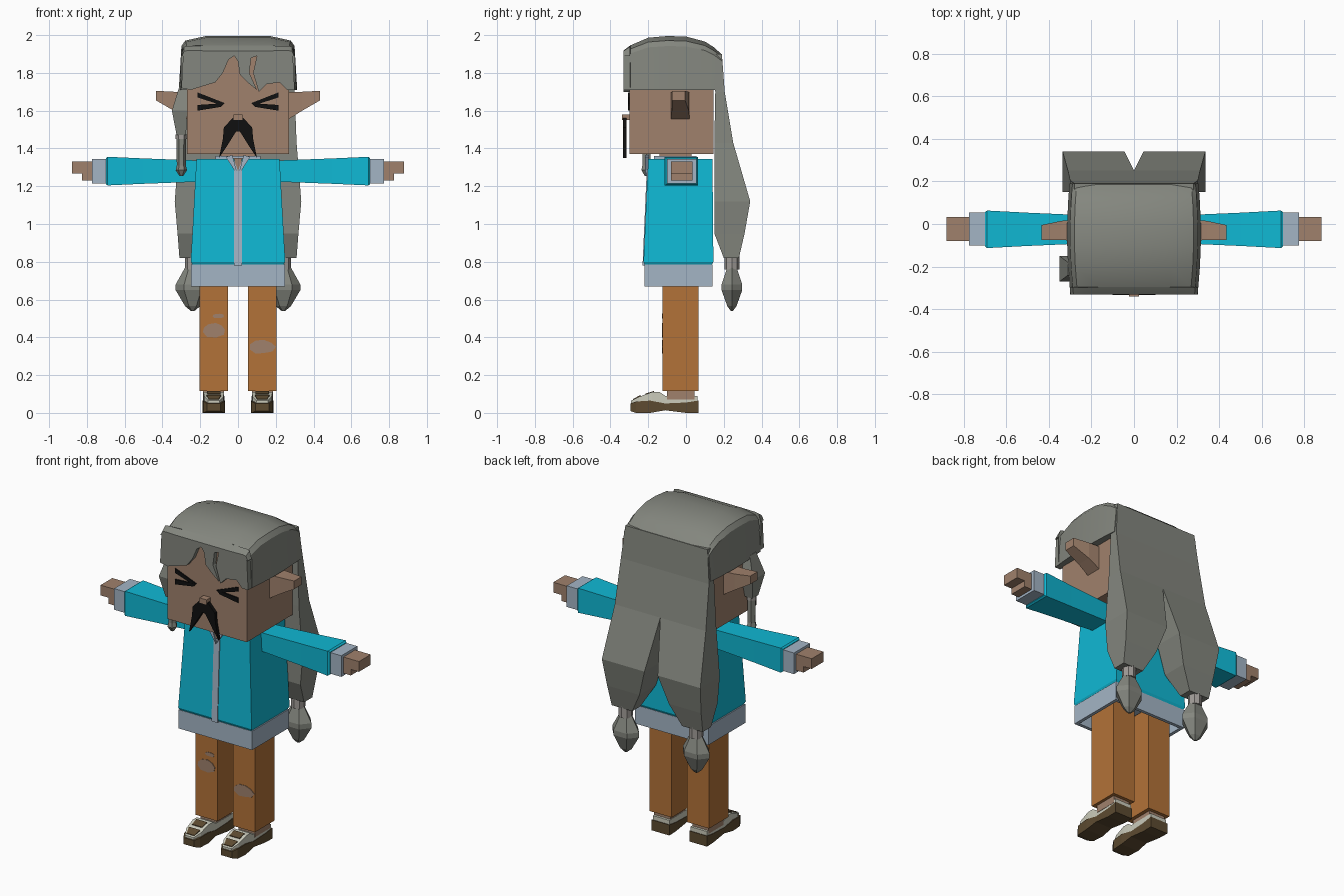
import bpy, bmesh, math, random

random.seed(4)
if "Cube" in bpy.data.objects:
    bpy.data.objects.remove(bpy.data.objects["Cube"])


def material(name, *rgb):
    mat = bpy.data.materials.new(name)
    mat.use_nodes = True
    mat.diffuse_color = (*rgb, 1)
    mat.node_tree.nodes["Principled BSDF"].inputs["Base Color"].default_value = (*rgb, 1)
    return mat


SKIN = material("skin", .35, .22, .15)
HAIR = material("grey hair", .23, .24, .21)
TEAL = material("teal jacket", .005, .48, .66)
TRIM = material("pale blue trim", .37, .46, .56)
ORANGE = material("orange trousers", .45, .17, .04)
BROWN = material("dark brown leather", .11, .07, .03)
WHITE = material("off white", .6, .6, .5)
BLACK = material("black", .005, .005, .005)
TIE = material("hair tie", .35, .33, .31)


def skin_rings(name, mat, rings):
    """Join equal rings of points into a closed solid."""
    bm = bmesh.new()
    loops = [[bm.verts.new(point) for point in ring] for ring in rings]
    for lower, upper in zip(loops, loops[1:]):
        for i in range(len(lower)):
            bm.faces.new((lower[i - 1], lower[i], upper[i], upper[i - 1]))
    bm.faces.new(loops[0])
    bm.faces.new(loops[-1])
    bmesh.ops.recalc_face_normals(bm, faces=bm.faces)
    mesh = bpy.data.meshes.new(name)
    bm.to_mesh(mesh)
    bm.free()
    mesh.materials.append(mat)
    obj = bpy.data.objects.new(name, mesh)
    bpy.context.collection.objects.link(obj)
    return obj


def loft(name, mat, axis, sections, side=1):
    """Rectangles (position, centre a, centre b, half a, half b) along an axis."""
    rings = []
    for t, a, b, half_a, half_b in sections:
        ring = []
        for u, v in ((-1, -1), (1, -1), (1, 1), (-1, 1)):
            p, q = a + u * half_a, b + v * half_b
            x, y, z = {"x": (t, p, q), "y": (p, t, q), "z": (p, q, t)}[axis]
            ring.append((x * side, y, z))
        rings.append(ring)
    return skin_rings(name, mat, rings)


def box(name, mat, x, y, z, side=1):
    corners = [(x[0], y[0]), (x[1], y[0]), (x[1], y[1]), (x[0], y[1])]
    return skin_rings(name, mat, [[(px * side, py, pz) for px, py in corners] for pz in z])


def plate(name, mat, outline, front, depth=.01, side=1):
    """Flat outline in x and z, pushed back from its front."""
    return skin_rings(name, mat, [[(x * side, y, z) for x, z in outline] for y in (front, front + depth)])


def lathe(name, mat, x, y, profile, sides=6, squash=1):
    turns = [math.tau * k / sides for k in range(sides)]
    return skin_rings(name, mat, [[(x + r * math.cos(t), y + squash * r * math.sin(t), z) for t in turns]
                                  for r, z in profile])


def mirrored(half):
    return half + [(-x, z) for x, z in reversed(half)]


def tear(name, x, z, width, height):
    """Ragged oval hole showing the skin on the front of a trouser leg."""
    outline = []
    for k in range(9):
        turn, ragged = math.tau * k / 9, random.uniform(.85, 1.15)
        outline.append((x + width * ragged * math.cos(turn), z + height * ragged * math.sin(turn)))
    plate(name, SKIN, outline, front=-.128)


# Head, neck and face
box("head", SKIN, x=(-.27, .27), y=(-.3, .145), z=(1.37, 1.9))
box("neck", SKIN, x=(-.09, .09), y=(-.14, .03), z=(1.3, 1.38))
box("nose", SKIN, x=(-.024, .024), y=(-.34, -.3), z=(1.55, 1.58))
whiskers = [(.03, 1.56), (.075, 1.51), (.08, 1.45), (.1, 1.35), (.06, 1.41), (.01, 1.49)]
plate("moustache", BLACK, mirrored(whiskers), front=-.334, depth=.02)


# Hair cap: arched cross-sections running front to back
def cap_section(y, bottom):
    top = 2 - 5 * abs(y + .08) ** 3
    half_width = .3 - .2 * (y + .05) ** 2
    rise = top - bottom
    half = [(half_width + .014, bottom), (half_width, bottom + rise * .8),
            (half_width - .02, bottom + rise * .9), (.17, top - .005)]
    return [(x, y, z) for x, z in mirrored(half)]


hair_cap = skin_rings("hair_cap", HAIR, [cap_section(y, bottom=1.89) for y in (-.33, -.315, -.297)]
                      + [cap_section(y, bottom=1.71) for y in (-.295, -.2, -.1, 0, .1, .15, .19)])
bpy.ops.object.select_all(action="DESELECT")
hair_cap.select_set(True)
bpy.context.view_layer.objects.active = hair_cap
bpy.ops.object.shade_smooth_by_angle(angle=math.radians(25))

# Fringe with a pointed parting and a thin slit
right_fringe = [(-.29, 1.9), (-.3, 1.72), (-.25, 1.71), (-.12, 1.75), (-.08, 1.8), (-.05, 1.87)]
middle_fringe = [(-.02, 1.89), (0, 1.86), (.01, 1.79), (.05, 1.75), (.1, 1.71), (.06, 1.8), (.07, 1.88)]
left_fringe = [(.1, 1.89), (.08, 1.8), (.11, 1.7), (.15, 1.74), (.22, 1.75), (.26, 1.71), (.3, 1.71), (.29, 1.9)]
plate("fringe", HAIR, right_fringe + middle_fringe + left_fringe, front=-.33, depth=.036)

# Side lock with a bound end
loft("side_lock", HAIR, "z", [(1.73, -.29, -.21, .02, .03), (1.6, -.31, -.21, .04, .06),
                              (1.47, -.3, -.21, .025, .03)])
lathe("side_lock_tie", TIE, x=-.3, y=-.21, profile=[(.03, 1.45), (.03, 1.475)])
lathe("side_lock_end", HAIR, x=-.3, y=-.21, profile=[(.01, 1.255), (.03, 1.285), (.024, 1.31), (.026, 1.45)])

# Jacket body, hollow hem, zip and collar
loft("jacket", TEAL, "z", [(1.345, 0, -.03, .22, .17), (.8, 0, -.04, .25, .185), (.78, 0, -.04, .24, .175)])
loft("hem", TRIM, "z", [(.765, 0, -.04, .23, .16), (.67, 0, -.04, .23, .16),
                        (.67, 0, -.04, .25, .18), (.785, 0, -.04, .25, .18)])
loft("zip_strip", TRIM, "z", [(.78, 0, -.22, .02, .01), (1.33, 0, -.2, .02, .006)])
box("collar", TRIM, x=(-.12, .12), y=(-.17, .055), z=(1.33, 1.36))
plate("throat", SKIN, [(-.025, 1.35), (0, 1.28), (.025, 1.35)], front=-.212)

for side, word in ((1, "left_"), (-1, "right_")):
    # Ear and squeezed eye
    loft(word + "ear", SKIN, "x", [(.26, -.03, 1.625, .05, .075), (.34, -.03, 1.65, .045, .05),
                                   (.435, -.04, 1.68, .035, .025)], side)
    plate(word + "upper_eye_stroke", BLACK, [(.07, 1.64), (.215, 1.697), (.215, 1.67), (.09, 1.63)],
          front=-.307, side=side)
    plate(word + "lower_eye_stroke", BLACK, [(.07, 1.64), (.215, 1.63), (.215, 1.6), (.09, 1.62)],
          front=-.308, side=side)

    # Long back hair, split below the shoulders and tied at the ends
    loft(word + "long_hair", HAIR, "z", [(1.9, .14, .16, .14, .03), (1.7, .15, .18, .15, .025),
                                         (1.43, .155, .2, .155, .05), (1.12, .19, .245, .145, .095),
                                         (.95, .21, .23, .11, .08), (.82, .24, .24, .07, .04)], side)
    lathe(word + "hair_tie", TIE, x=.24 * side, y=.243, profile=[(.04, .76), (.04, .83)], sides=8)
    lathe(word + "hair_tip", HAIR, x=.24 * side, y=.243, squash=.7,
          profile=[(.04, .77), (.09, .68), (.09, .65), (.04, .565), (.01, .54)])

    # Sleeve, cuff and hand
    loft(word + "sleeve", TEAL, "x", [(reach, -.025, 1.28, half, half * .86) for reach, half in
                                      ((.2, .065), (.5, .078), (.69, .088), (.7, .08))], side)
    box(word + "cuff", TRIM, x=(.69, .774), y=(-.1, .055), z=(1.215, 1.345), side=side)
    box(word + "hand", SKIN, x=(.76, .88), y=(-.08, .034), z=(1.267, 1.33), side=side)
    box(word + "thumb", SKIN, x=(.76, .825), y=(-.08, .034), z=(1.23, 1.27), side=side)
    plate(word + "collar_flap", TRIM, [(0, 1.255), (.065, 1.355), (.03, 1.365)],
          front=-.216, depth=.02, side=side)

    # Leg and ankle
    box(word + "leg", ORANGE, x=(.052, .203), y=(-.125, .065), z=(.115, .76), side=side)
    box(word + "ankle", SKIN, x=(.075, .185), y=(-.1, .045), z=(.07, .12), side=side)

    # Shoe: each part is a run of (y, half width, bottom, top)
    def shoe_part(name, mat, run):
        loft(word + name, mat, "y", [(y, .128, (low + high) / 2, half, (high - low) / 2)
                                     for y, half, low, high in run], side)

    shoe_part("shoe_sole", BROWN, [(-.295, .036, .01, .05), (-.265, .055, 0, .06), (-.19, .06, 0, .065),
                                   (-.11, .056, .014, .05), (0, .058, 0, .055), (.065, .06, 0, .065)])
    shoe_part("shoe_upper", WHITE, [(-.29, .03, .04, .065), (-.25, .05, .04, .085), (-.18, .055, .04, .11),
                                    (-.14, .055, .04, .11), (-.11, .054, .04, .09), (.06, .056, .04, .09)])
    shoe_part("shoe_toe_patch", BROWN, [(-.28, .026, .06, .074), (-.24, .038, .07, .095)])
    shoe_part("shoe_tongue", BROWN, [(-.215, .034, .08, .102), (-.17, .036, .09, .116)])

# Torn trousers
tear("right_knee_tear", x=-.128, z=.44, width=.064, height=.038)
tear("right_thigh_tear", x=-.105, z=.514, width=.034, height=.012)
tear("left_knee_tear", x=.13, z=.35, width=.065, height=.038)
